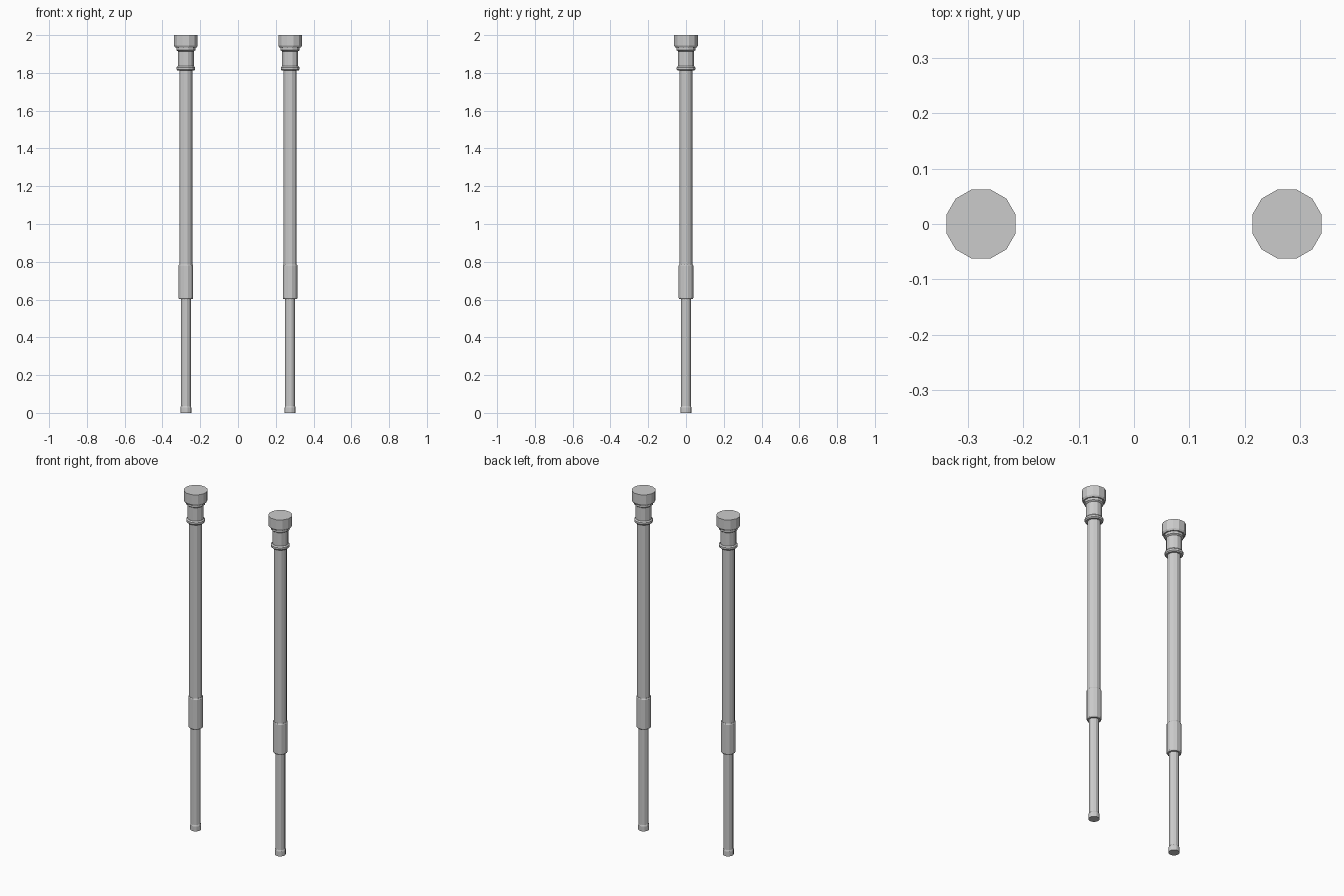
import bpy, bmesh
from math import cos, sin, pi

if "Cube" in bpy.data.objects:
    bpy.data.objects.remove(bpy.data.objects["Cube"])

SIDES = 12
POLE_X = 0.276


def lathe(name, x, profile):
    """Closed 12-sided turned part from (flat radius, z) points, bottom to top."""
    bm = bmesh.new()
    rings = []
    for r, z in profile:
        r /= cos(pi / SIDES)
        rings.append([bm.verts.new((x + r * cos((i + 0.5) * 2 * pi / SIDES),
                                    r * sin((i + 0.5) * 2 * pi / SIDES), z))
                      for i in range(SIDES)])
    for a, b in zip(rings, rings[1:]):
        for i in range(SIDES):
            j = (i + 1) % SIDES
            bm.faces.new((a[i], a[j], b[j], b[i]))
    bm.faces.new(rings[0][::-1])
    bm.faces.new(rings[-1])
    mesh = bpy.data.meshes.new(name)
    bm.to_mesh(mesh)
    bm.free()
    obj = bpy.data.objects.new(name, mesh)
    bpy.context.collection.objects.link(obj)


# Each part stacks directly on the one below
PARTS = {
    "foot": [(0.029, 0), (0.029, 0.028), (0.026, 0.036)],
    "lower_rod": [(0.026, 0.036), (0.026, 0.605)],
    "sleeve": [(0.036, 0.603), (0.039, 0.609), (0.039, 0.780), (0.036, 0.786)],
    "upper_shaft": [(0.034, 0.786), (0.034, 1.812)],
    "collar_ring": [(0.044, 1.812), (0.049, 1.818), (0.049, 1.829), (0.043, 1.836)],
    "neck": [(0.042, 1.836), (0.042, 1.914), (0.050, 1.920), (0.050, 1.940)],
    "cap": [(0.057, 1.934), (0.0625, 1.944), (0.0625, 2.0)],
}

for side, x in (("left", -POLE_X), ("right", POLE_X)):
    for part, profile in PARTS.items():
        lathe(f"{side}_{part}", x, profile)
